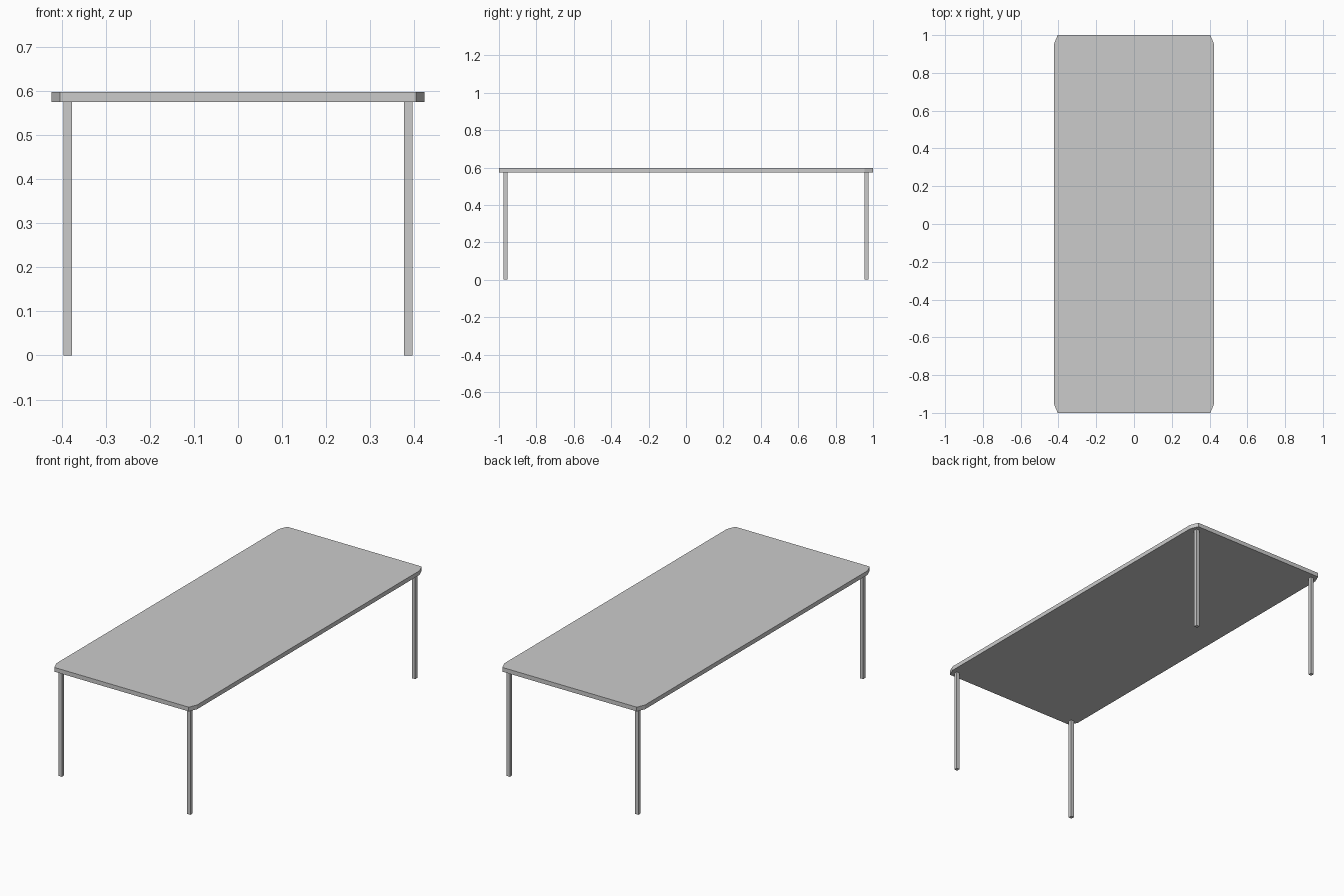
import bpy, bmesh

if "Cube" in bpy.data.objects:
    bpy.data.objects.remove(bpy.data.objects["Cube"])

HX, HY = 0.423, 1.0           # half size of the top
CX, CY = 0.019, 0.045         # corner cut
Z_LOW, Z_TOP = 0.574, 0.597
LEG_X, LEG_Y, LEG_W = 0.386, 0.965, 0.019


def make_object(name, bm):
    bmesh.ops.recalc_face_normals(bm, faces=bm.faces)
    mesh = bpy.data.meshes.new(name)
    bm.to_mesh(mesh)
    bm.free()
    obj = bpy.data.objects.new(name, mesh)
    bpy.context.collection.objects.link(obj)
    return obj


# Table top: rectangle with cut corners, extruded upward
outline = []
for sx, sy in ((1, 1), (-1, 1), (-1, -1), (1, -1)):
    corner = [(sx * HX, sy * (HY - CY)), (sx * (HX - CX), sy * HY)]
    outline += corner if sx * sy > 0 else corner[::-1]
bm = bmesh.new()
face = bm.faces.new([bm.verts.new((x, y, Z_LOW)) for x, y in outline])
ext = bmesh.ops.extrude_face_region(bm, geom=[face], use_keep_orig=True)
moved = [g for g in ext["geom"] if isinstance(g, bmesh.types.BMVert)]
bmesh.ops.translate(bm, verts=moved, vec=(0, 0, Z_TOP - Z_LOW))
make_object("table_top", bm)

# Four slim square legs
for side, sx in (("left", -1), ("right", 1)):
    for end, sy in (("front", -1), ("back", 1)):
        bm = bmesh.new()
        bmesh.ops.create_cube(bm, size=1.0)
        bmesh.ops.scale(bm, verts=bm.verts, vec=(LEG_W, LEG_W, Z_LOW))
        leg = make_object(f"{end}_{side}_leg", bm)
        leg.location = (sx * LEG_X, sy * LEG_Y, Z_LOW / 2)
